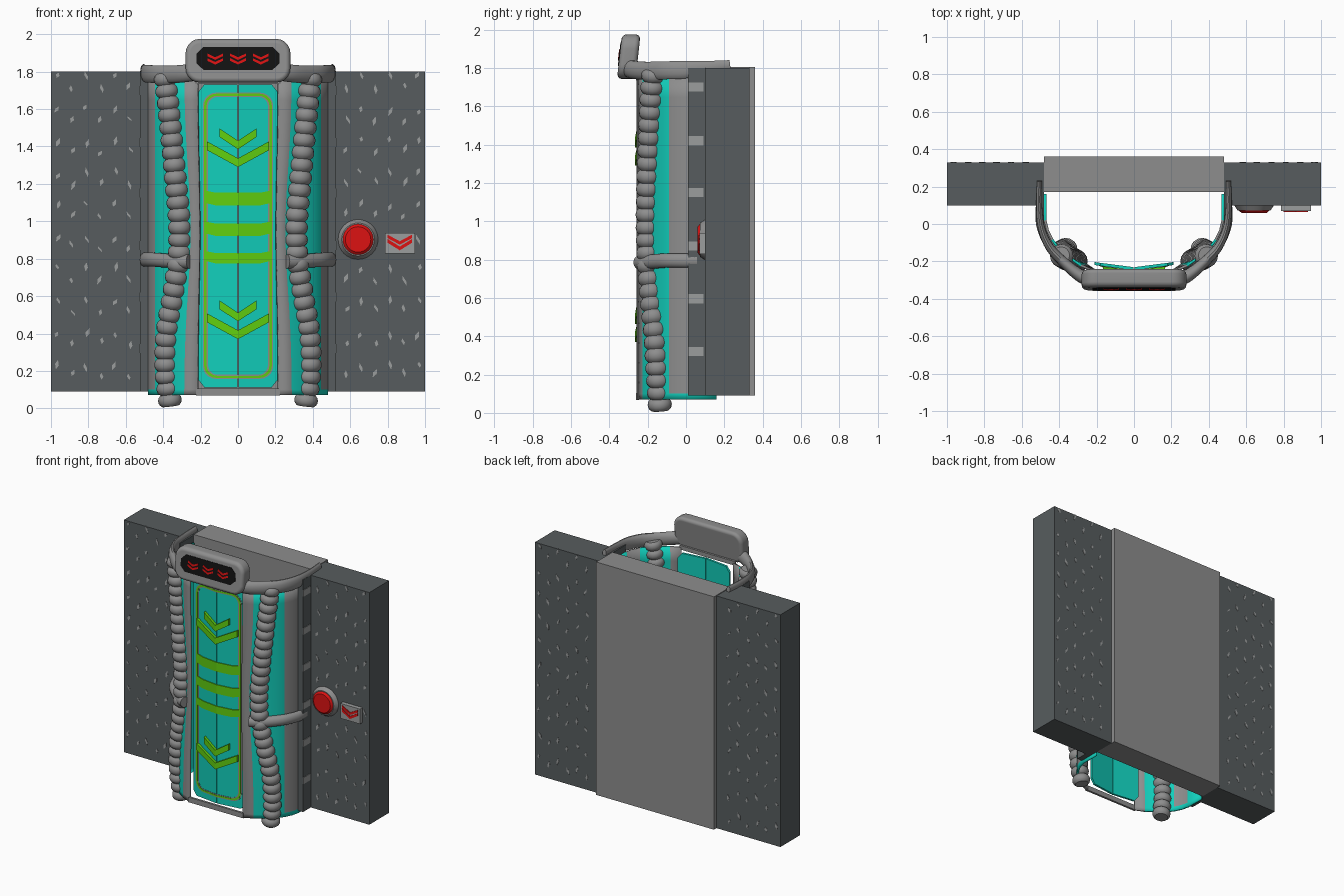
import bpy, bmesh, math, random
from mathutils import Vector

if "Cube" in bpy.data.objects:
    bpy.data.objects.remove(bpy.data.objects["Cube"])

random.seed(4)


def material(name, rgb):
    m = bpy.data.materials.new(name)
    m.diffuse_color = (*rgb, 1)
    m.use_nodes = True
    m.node_tree.nodes["Principled BSDF"].inputs["Base Color"].default_value = m.diffuse_color
    return m


GREY = material("mid grey", (0.27, 0.27, 0.27))
DARK = material("dark slate", (0.095, 0.108, 0.112))
TEAL = material("teal", (0.006, 0.62, 0.50))
GREEN = material("lime green", (0.12, 0.62, 0.005))
RED = material("red", (0.72, 0.006, 0.006))
BLACK = material("black", (0.006, 0.006, 0.006))
SPECK = material("light grey", (0.33, 0.34, 0.34))


def finish(name, bm, mats, smooth=False):
    bmesh.ops.recalc_face_normals(bm, faces=bm.faces)
    me = bpy.data.meshes.new(name)
    bm.to_mesh(me)
    bm.free()
    for m in mats:
        me.materials.append(m)
    ob = bpy.data.objects.new(name, me)
    bpy.context.collection.objects.link(ob)
    if smooth:
        bpy.ops.object.select_all(action='DESELECT')
        ob.select_set(True)
        bpy.context.view_layer.objects.active = ob
        bpy.ops.object.shade_smooth_by_angle(angle=math.radians(40))
    return ob


def prism(name, polys, y0, y1, mat, vee=0, shear=0, z0=0):
    """Solid plates from x-z outlines; vee tilts with |x|, shear tilts with z."""
    bm = bmesh.new()
    for poly in polys:
        rings = [[bm.verts.new((x, y + vee * abs(x) + shear * (z - z0), z)) for x, z in poly]
                 for y in (y0, y1)]
        bm.faces.new(rings[0])
        bm.faces.new(rings[1])
        for i in range(len(poly)):
            j = (i + 1) % len(poly)
            bm.faces.new((rings[0][i], rings[0][j], rings[1][j], rings[1][i]))
    return finish(name, bm, [mat])


def rect(x0, x1, z0, z1):
    return [(x0, z0), (x1, z0), (x1, z1), (x0, z1)]


def chevron(cx, tip, w, rise, t):
    return [[(cx, tip), (cx + s * w, tip + rise), (cx + s * w, tip + rise + t), (cx, tip + t)]
            for s in (-1, 1)]


def round_rect(w, z0, z1, r, n=5):
    pts = []
    for cx, cz, a0 in ((w - r, z1 - r, 0), (r - w, z1 - r, 90), (r - w, z0 + r, 180), (w - r, z0 + r, 270)):
        pts += [(cx + r * math.cos(math.radians(a0 + 90 * k / n)),
                 cz + r * math.sin(math.radians(a0 + 90 * k / n))) for k in range(n + 1)]
        if a0 in (0, 180):
            pts.append((0, z1 if a0 == 0 else z0))
    return pts


def spline(pts, t):
    """Catmull-Rom point at t in 0..1."""
    p = [Vector(q) for q in pts]
    p = [2 * p[0] - p[1]] + p + [2 * p[-1] - p[-2]]
    f = min(max(t, 0), 0.99999) * (len(p) - 3)
    i = int(f)
    u = f - i
    a, b, c, d = p[i:i + 4]
    return 0.5 * (2 * b + (c - a) * u + (2 * a - 5 * b + 4 * c - d) * u * u + (3 * b - a - 3 * c + d) * u ** 3)


def sweep(name, pts, radii, ref, steps, sides, mat):
    """Tube along a spline; radii(t) gives (across, along ref)."""
    bm = bmesh.new()
    rings = []
    for k in range(steps + 1):
        t = k / steps
        tan = (spline(pts, t + 0.01) - spline(pts, t - 0.01)).normalized()
        n = tan.cross(Vector(ref)).normalized()
        b = n.cross(tan)
        ra, rb = radii(t)
        rings.append([bm.verts.new(spline(pts, t) + n * ra * math.cos(a) + b * rb * math.sin(a))
                      for a in (2 * math.pi * i / sides for i in range(sides))])
    for r, q in zip(rings, rings[1:]):
        for i in range(sides):
            j = (i + 1) % sides
            bm.faces.new((r[i], r[j], q[j], q[i]))
    bm.faces.new(rings[0])
    bm.faces.new(rings[-1])
    return finish(name, bm, [mat], True)


# Wall: grey centre slab, dark side blocks, door jambs with light ticks
prism("centre_wall", [rect(-0.48, 0.48, 0.09, 1.805)], 0.17, 0.36, GREY)
for s, side in ((-1, "left"), (1, "right")):
    prism(f"{side}_wall", [rect(s * 0.48, s, 0.09, 1.80)], 0.10, 0.33, DARK)
    prism(f"{side}_jamb", [rect(s * 0.48, s * 0.523, 0.09, 1.80)], 0.01, 0.10, DARK)
    prism(f"{side}_jamb_ticks", [rect(s * 0.50, s * 0.527, z - 0.024, z + 0.024)
                                 for z in (0.32, 0.595, 0.87, 1.15, 1.42, 1.70)], 0.012, 0.09, SPECK)
    # Slanted flecks on the front and back of the wall
    flecks = []
    for r in range(10):
        for c in range(6):
            x = s * (0.58 + 0.077 * c) + random.uniform(-0.008, 0.008)
            z = 0.18 + 0.171 * r + (0.05 if c % 2 else 0) + random.uniform(-0.015, 0.015)
            lean, h = random.uniform(-0.012, 0.012), random.uniform(0.014, 0.027)
            flecks.append([(x - lean, z - h), (x + 0.01, z - 0.004), (x + lean, z + h), (x - 0.01, z + 0.004)])
    prism(f"{side}_front_flecks", flecks, 0.098, 0.102, SPECK)
    prism(f"{side}_back_flecks", flecks, 0.328, 0.332, SPECK)

# Curved side shells, waisted at mid height, open at top and bottom
PROFILE = [(0.475, 0.16), (0.475, 0.02), (0.462, -0.035), (0.437, -0.085), (0.40, -0.135),
           (0.345, -0.18), (0.285, -0.222), (0.215, -0.252)]
LEVELS = [0.07, 0.10] + [0.10 + 1.65 * k / 16 for k in range(1, 17)]
for s, side in ((-1, "left"), (1, "right")):
    bm = bmesh.new()
    rows = []
    for z in LEVELS:
        waist = math.exp(-((z - 0.95) / 0.45) ** 2)
        pull = [0, 0, 0, 0, 0, 0.01, 0.035, 0.01]
        rows.append([bm.verts.new((s * (x - d * waist), y, z)) for (x, y), d in zip(PROFILE, pull)])
    for k in range(len(rows) - 1):
        for i in range(len(PROFILE) - 1):
            f = bm.faces.new((rows[k][i], rows[k][i + 1], rows[k + 1][i + 1], rows[k + 1][i]))
            f.material_index = 1 if i == 6 or (i in (1, 2) and k > 0) else 0
    shell = finish(f"{side}_shell", bm, [TEAL, GREY], True)
    mod = shell.modifiers.new("thickness", 'SOLIDIFY')
    mod.thickness, mod.offset = 0.014, 0

# Front frame bars joining the shells
prism("frame_bottom_bar", [rect(-0.225, 0.225, 0.068, 0.105)], -0.262, -0.246, GREY)
prism("frame_top_bar", [rect(-0.225, 0.225, 1.735, 1.765)], -0.262, -0.246, GREY)

# Double front door with painted border, chevrons and stripes
V, Y = 0.13, -0.247
for s, side in ((-1, "left"), (1, "right")):
    prism(f"{side}_door", [[(s * 0.003, 0.112), (s * 0.18, 0.112), (s * 0.21, 0.15), (s * 0.21, 1.695),
                            (s * 0.18, 1.732), (s * 0.003, 1.732)]], Y, Y + 0.016, TEAL, V)


def border(name, outer, inner, lift, mat):
    n = len(outer)
    quads = [[outer[i], outer[(i + 1) % n], inner[(i + 1) % n], inner[i]] for i in range(n)]
    prism(name, quads, Y - lift, Y + 0.002, mat, V)


border("door_border_grey", round_rect(0.188, 0.157, 1.688, 0.07), round_rect(0.16, 0.18, 1.665, 0.05), 0.002, GREY)
border("door_border_green", round_rect(0.181, 0.163, 1.682, 0.065), round_rect(0.168, 0.174, 1.671, 0.056), 0.004, GREEN)
for name, z in (("upper", 1.29), ("lower", 0.37)):
    prism(f"{name}_door_chevrons", chevron(0, z, 0.165, 0.09, 0.047) + chevron(0, z + 0.095, 0.10, 0.066, 0.046),
          Y - 0.02, Y + 0.002, GREEN, V)
for name, z, h in (("top", 1.085, 0.068), ("middle", 0.922, 0.066), ("bottom", 0.775, 0.055)):
    prism(f"{name}_door_stripe", [[(0, z), (s * 0.12, z), (s * 0.17, z + 0.012), (s * 0.17, z + h + 0.01),
                                   (s * 0.12, z + h), (0, z + h)] for s in (-1, 1)], Y - 0.006, Y + 0.002, GREEN, V)

# Ribbed hoses, curved top rails and mid-height arms on both sides
HOSE = [(0.36, -0.135, 0.012), (0.383, -0.147, 0.2), (0.378, -0.16, 0.4), (0.345, -0.18, 0.6), (0.315, -0.195, 0.8),
        (0.312, -0.20, 1.0), (0.33, -0.197, 1.2), (0.348, -0.19, 1.4), (0.368, -0.182, 1.6), (0.39, -0.168, 1.79)]
RAIL = [(0.505, 0.23, 1.815), (0.507, 0.10, 1.80), (0.495, -0.02, 1.79), (0.45, -0.125, 1.787),
        (0.37, -0.21, 1.785), (0.29, -0.275, 1.79), (0.22, -0.305, 1.80)]
ARM = [(0.502, 0.06, 0.795), (0.495, -0.01, 0.795), (0.455, -0.10, 0.795), (0.39, -0.165, 0.79),
       (0.32, -0.215, 0.785), (0.262, -0.24, 0.785)]


def ribbed(t):
    r = 0.046 + 0.017 * abs(math.sin(math.pi * 27 * t)) ** 0.6
    return r, r


for s, side in ((-1, "left"), (1, "right")):
    def flip(pts):
        return [(s * x, y, z) for x, y, z in pts]
    sweep(f"{side}_hose", flip(HOSE), ribbed, (0, 1, 0), 27 * 6, 16, GREY)
    sweep(f"{side}_top_rail", flip(RAIL), lambda t: (0.014 + 0.026 * t ** 1.5, 0.026 + 0.022 * min(1, t * 3)),
          (0, 0, 1), 28, 14, GREY)
    sweep(f"{side}_arm", flip(ARM), lambda t: (0.024 + 0.014 * t, 0.038), (0, 0, 1), 22, 14, GREY)

# Display head with three red markers
head = prism("display_head", [round_rect(0.28, 1.742, 1.975, 0.075)], -0.347, -0.25, GREY, 0, 0.11, 1.86)
bev = head.modifiers.new("soft_edges", 'BEVEL')
bev.width, bev.segments = 0.025, 3
head.data.shade_smooth()
head.modifiers.new("clean_normals", 'WEIGHTED_NORMAL')
prism("display_screen", [[(-0.185, 1.81), (0.185, 1.81), (0.222, 1.845), (0.222, 1.895), (0.185, 1.932),
                          (-0.185, 1.932), (-0.222, 1.895), (-0.222, 1.845)]], -0.350, -0.342, BLACK, 0, 0.11, 1.86)
marks = []
for cx in (-0.122, 0, 0.122):
    marks += chevron(cx, 1.838, 0.042, 0.02, 0.014) + chevron(cx, 1.863, 0.042, 0.02, 0.014)
prism("display_markers", marks, -0.353, -0.348, RED, 0, 0.11, 1.86)


# Call button and sign on the right wall
def dome(name, r1, r2, y0, y1, mat):
    bm = bmesh.new()
    bmesh.ops.create_cone(bm, cap_ends=True, segments=32, radius1=r1, radius2=r2, depth=y0 - y1)
    for v in bm.verts:
        x, y, z = v.co
        v.co = (0.642 + x, (y0 + y1) / 2 - z, 0.903 + y)
    return finish(name, bm, [mat], True)


dome("button_base", 0.108, 0.088, 0.102, 0.072, GREY)
dome("button_cap", 0.084, 0.068, 0.074, 0.060, RED)
prism("sign_plate", [rect(0.785, 0.945, 0.828, 0.938)], 0.07, 0.102, SPECK)
prism("sign_markers", chevron(0.865, 0.845, 0.065, 0.04, 0.02) + chevron(0.865, 0.875, 0.065, 0.035, 0.018),
      0.065, 0.071, RED)
